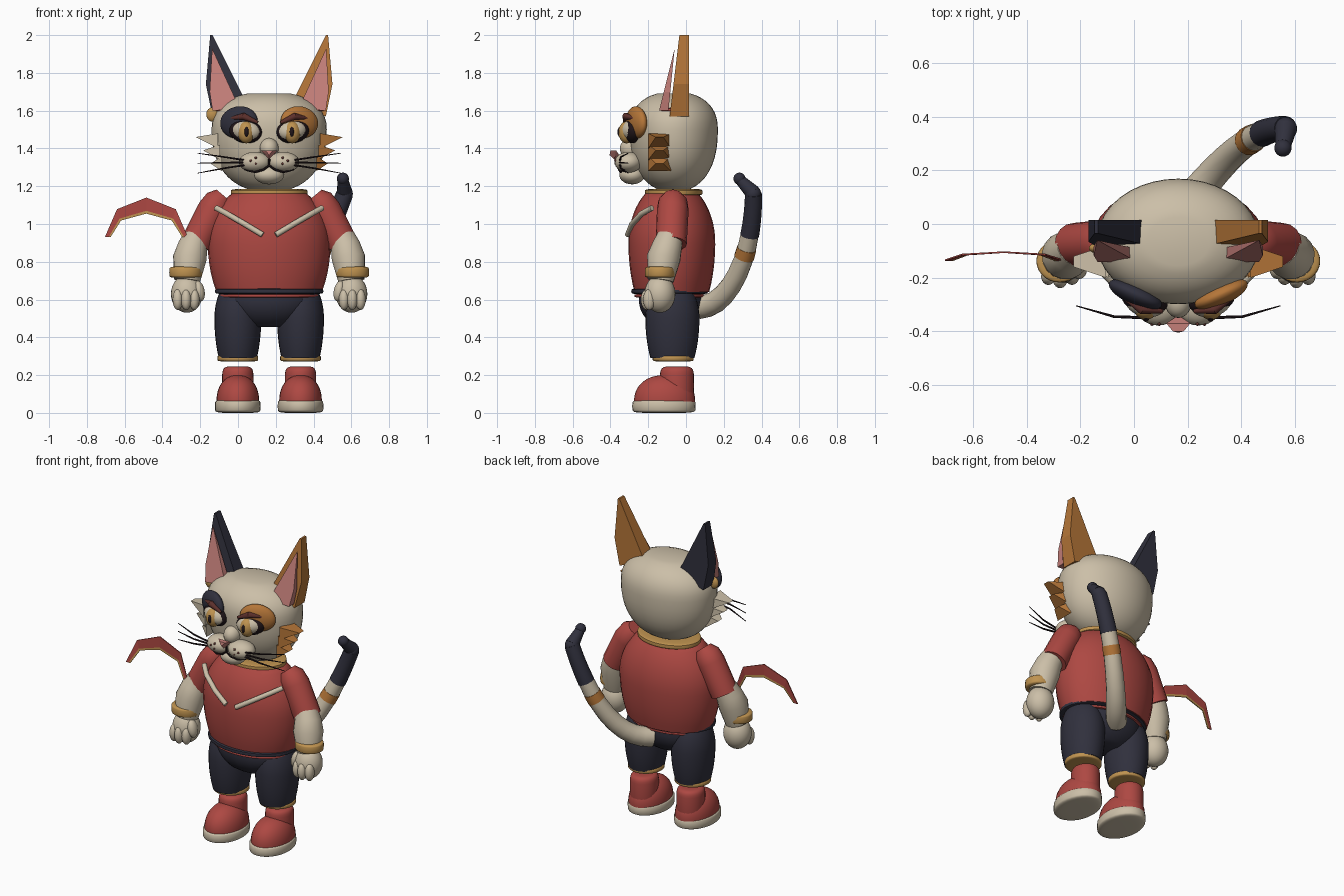
import bpy, bmesh
from math import sin, cos, asin, pi, tau, copysign, radians
from mathutils import Vector, Euler

cube = bpy.data.objects.get("Cube")
if cube:
    bpy.data.objects.remove(cube, do_unlink=True)

CENTRE = Vector((.165, 0, 0))  # body centre line


def material(name, *rgb):
    mat = bpy.data.materials.new(name)
    mat.use_nodes = True
    mat.diffuse_color = (*rgb, 1)
    mat.node_tree.nodes["Principled BSDF"].inputs["Base Color"].default_value = (*rgb, 1)
    return mat


CREAM = material("cream", .6, .52, .39)
RED = material("red", .42, .065, .055)
NAVY = material("navy", .03, .03, .047)
GOLD = material("gold", .52, .29, .08)
ORANGE = material("orange", .46, .18, .04)
PINK = material("pink", .55, .21, .19)
BROWN = material("brown", .11, .03, .025)
BLACK = material("black", .015, .008, .01)


def finish(name, bm, mat, smooth):
    bmesh.ops.recalc_face_normals(bm, faces=bm.faces[:])
    mesh = bpy.data.meshes.new(name)
    bm.to_mesh(mesh)
    bm.free()
    mesh.materials.append(mat)
    part = bpy.data.objects.new(name, mesh)
    part.location = CENTRE
    bpy.context.collection.objects.link(part)
    if smooth:
        bpy.ops.object.select_all(action='DESELECT')
        part.select_set(True)
        bpy.context.view_layer.objects.active = part
        bpy.ops.object.shade_smooth_by_angle(angle=radians(45))


def skin(name, loops, mat, smooth=True):
    """Bridge equal rings of points and cap both ends."""
    bm = bmesh.new()
    rings = [[bm.verts.new(point) for point in loop] for loop in loops]
    for lower, upper in zip(rings, rings[1:]):
        for i in range(len(lower)):
            bm.faces.new((lower[i - 1], lower[i], upper[i], upper[i - 1]))
    bm.faces.new(rings[0])
    bm.faces.new(rings[-1])
    finish(name, bm, mat, smooth)


def circle(count):
    return [(cos(i * tau / count), sin(i * tau / count)) for i in range(count)]


def egg(name, loc, size, mat, side=1, down=None, low=.998, high=.998, power=2, tilt=0, yaw=0, rows=14):
    """Superellipsoid with its own lower height, cut flat at fractions of its heights."""
    x, y, z = loc
    wide, deep, up = size
    centre = Vector((x * side, y, z))
    turn = Euler((0, tilt * side, yaw * side)).to_matrix()
    start, end = -asin(low ** (power / 2)), asin(high ** (power / 2))
    loops = []
    for row in range(rows + 1):
        angle = start + (end - start) * row / rows
        reach = cos(angle) ** (2 / power)
        rise = copysign(abs(sin(angle)) ** (2 / power), angle)
        rise *= up if angle > 0 or down is None else down
        loops.append([centre + turn @ Vector((wide * reach * c, deep * reach * s, rise))
                      for c, s in circle(rows * 2)])
    skin(name, loops, mat)


def disc(name, loc, size, mat, side=1):
    egg(name, loc, size, mat, side, power=6)


def tube(name, points, radii, mat, side=1, count=16):
    points = [Vector((x * side, y, z)) for x, y, z in points]
    loops, spin, last = [], None, None
    for i, (point, radius) in enumerate(zip(points, radii)):
        along = points[min(i + 1, len(points) - 1)] - points[max(i - 1, 0)]
        spin = last.rotation_difference(along) @ spin if spin else along.to_track_quat('Z', 'Y')
        last = along
        loops.append([point + spin @ Vector((c * radius, s * radius, 0)) for c, s in circle(count)])
    skin(name, loops, mat)


def hull(name, points, mat, side=1):
    bm = bmesh.new()
    for x, y, z in points:
        bm.verts.new((x * side, y, z))
    bmesh.ops.convex_hull(bm, input=bm.verts[:])
    finish(name, bm, mat, False)


# Head and collar
egg("head", (0, -.065, 1.5), (.305, .234, .2), CREAM, down=.33, high=.95, power=2.3, rows=20)
disc("head_band", (0, -.065, 1.605), (.293, .15, .01), RED)
disc("collar", (0, -.065, 1.168), (.203, .152, .018), GOLD)
egg("nose_bridge", (0, -.29, 1.4), (.05, .06, .055), CREAM)
egg("chin", (0, -.285, 1.26), (.08, .068, .05), CREAM)
hull("nose", [(-.045, -.37, 1.39), (.045, -.37, 1.39), (-.02, -.4, 1.39), (.02, -.4, 1.39),
              (0, -.405, 1.365), (0, -.38, 1.342), (0, -.34, 1.345)], PINK)
egg("earring", (-.3, -.09, 1.58), (.033, .02, .038), GOLD)

# Torso and hips
egg("shirt", (0, -.075, .9), (.325, .23, .33), RED, down=.51, low=.51, high=.79)
disc("shirt_hem", (0, -.087, .644), (.287, .203, .016), NAVY)
disc("waist_line", (0, -.085, .62), (.265, .188, .01), RED)
egg("hips", (0, -.078, .6), (.25, .172, .2), NAVY, down=.16, low=.9, high=.1, rows=8)

for side, word, patch, tuft in ((1, "left", ORANGE, ORANGE), (-1, "right", NAVY, CREAM)):
    # Ears, thicker toward the base
    outline = [(.3, 2), (.312, 2), (.115, 1.63), (.3, 1.57), (.335, 1.74)]
    hull(word + "_ear", [(x, y, z) for x, z in outline
                         for y in (.015, -.035 - .12 * (2 - z))], patch, side)
    outline = [(.302, 1.93), (.155, 1.61), (.3, 1.6), (.315, 1.7)]
    hull(word + "_inner_ear", [(x, -.06 - slope * (1.93 - z), z) for x, z in outline
                               for slope in (.1, .25)], PINK, side)

    # Cheek tufts
    for i in range(3):
        tip = [(.39 - .04 * i, y, 1.46 - .07 * i) for y in (-.12, -.16)]
        base = [(.27 - .01 * i, y, 1.45 - .06 * i + dz) for y in (-.08, -.2) for dz in (.03, -.05)]
        hull(word + "_cheek_tuft", tip + base, tuft, side)

    # Eyes with coloured patches and brows
    egg(word + "_eye_patch", (.16, -.262, 1.538), (.108, .04, .085), patch, side, tilt=.15, yaw=.42)
    egg(word + "_eye_rim", (.125, -.283, 1.492), (.089, .053, .064), BLACK, side, tilt=-.15, yaw=.25)
    egg(word + "_eye", (.122, -.29, 1.493), (.08, .056, .056), CREAM, side, tilt=-.15, yaw=.25)
    egg(word + "_iris", (.122, -.315, 1.485), (.044, .042, .058), GOLD, side, yaw=.2)
    egg(word + "_pupil", (.12, -.329, 1.487), (.017, .035, .036), BLACK, side)
    tube(word + "_brow", [(.2, -.275, 1.56), (.135, -.318, 1.57), (.06, -.325, 1.537)],
         (.008, .019, .008), BROWN, side)

    # Muzzle, mouth, freckles and whiskers
    egg(word + "_muzzle", (.075, -.305, 1.327), (.085, .073, .055), CREAM, side)
    tube(word + "_mouth", [(0, -.352, 1.345), (0, -.352, 1.31), (.03, -.355, 1.288),
                           (.075, -.345, 1.275), (.13, -.328, 1.29)], [.006] * 5, BLACK, side, 6)
    for c, s in circle(3):
        egg(word + "_freckle", (.08 + .018 * c, -.373, 1.335 + .018 * s), [.007] * 3, BROWN, side, rows=4)
    for i in (-1, 0, 1):
        tube(word + "_whisker", [(.11, -.35, 1.325 + .01 * i), (.24, -.345, 1.325 + .03 * i),
                                 (.38, -.305, 1.322 + .053 * i)], (.006, .005, .002), BLACK, side, 6)

    # Shirt cords
    tube(word + "_cord", [(.28, -.18, 1.085), (.225, -.235, 1.055), (.13, -.285, 1), (.035, -.308, .943)],
         [.015] * 4, CREAM, side)

    # Arms
    tube(word + "_sleeve", [(.24, -.07, 1.15), (.265, -.07, 1.12), (.295, -.07, 1.075), (.388, -.078, .895)],
         (.05, .077, .084, .082), RED, side)
    tube(word + "_forearm", [(.385, -.085, .93), (.405, -.1, .88), (.42, -.118, .82), (.435, -.135, .7)],
         (.07, .08, .09, .07), CREAM, side)
    disc(word + "_bracelet", (.442, -.138, .745), (.087, .08, .03), GOLD, side)
    egg(word + "_palm", (.436, -.138, .63), (.084, .082, .1), CREAM, side)
    for i in (-1, 0, 1):
        egg(word + "_finger", (.44 + .044 * i, -.207 + .012 * abs(i), .6), (.027, .032, .055), CREAM, side)
    egg(word + "_thumb", (.37, -.17, .645), (.028, .035, .055), CREAM, side, tilt=.2)

    # Legs and boots
    egg(word + "_trouser_leg", (.166, -.072, .5), (.124, .143, .22), NAVY, side, down=.36, low=.58, high=.6)
    disc(word + "_cuff", (.166, -.068, .289), (.108, .109, .017), GOLD, side)
    disc(word + "_boot_shaft", (.166, -.048, .146), (.083, .09, .1), RED, side)
    egg(word + "_boot_foot", (.166, -.113, .06), (.113, .162, .14), RED, side, low=.1, power=2.2)
    disc(word + "_sole", (.166, -.117, .035), (.121, .168, .035), CREAM, side)


def tail_section(name, start, end, swell, mat):
    steps = [start + (end - start) * i / 8 for i in range(9)]
    tube(name, [(.03 + .37 * t, .07 + .287 * sin(t * pi / 2), .56 + .6 * (1 - cos(t * pi / 2)))
                for t in steps], [.063 - .02 * t + swell for t in steps], mat)


# Tail with a stripe and a bent dark end
tail_section("tail", 0, .8, 0, CREAM)
tail_section("tail_stripe", .62, .68, .003, ORANGE)
tail_section("tail_end", .76, 1, .002, NAVY)
egg("tail_bend", (.4, .355, 1.16), [.043] * 3, NAVY)
tube("tail_hook", [(.4, .355, 1.165), (.39, .285, 1.235)], (.042, .028), NAVY)
egg("tail_tip", (.39, .283, 1.24), [.032] * 3, NAVY)


def ribbon_strip(name, outer, inner, mat):
    """Thin arched strip between two half ellipses."""
    loops = []
    for i in range(5):
        c, s = cos(i * pi / 4), sin(i * pi / 4)
        y = -.135 + .03 * s
        loops.append([(-.65 + wide * c, y + dy, .93 + tall * s)
                      for (wide, tall), dy in ((outer, .003), (inner, .003), (inner, -.003), (outer, -.003))])
    skin(name, loops, mat, False)


# Ribbon streaming from the right sleeve, with a gold trim
ribbon_strip("ribbon", (.22, .21), (.2, .14), RED)
ribbon_strip("ribbon_trim", (.2, .14), (.19, .125), GOLD)
